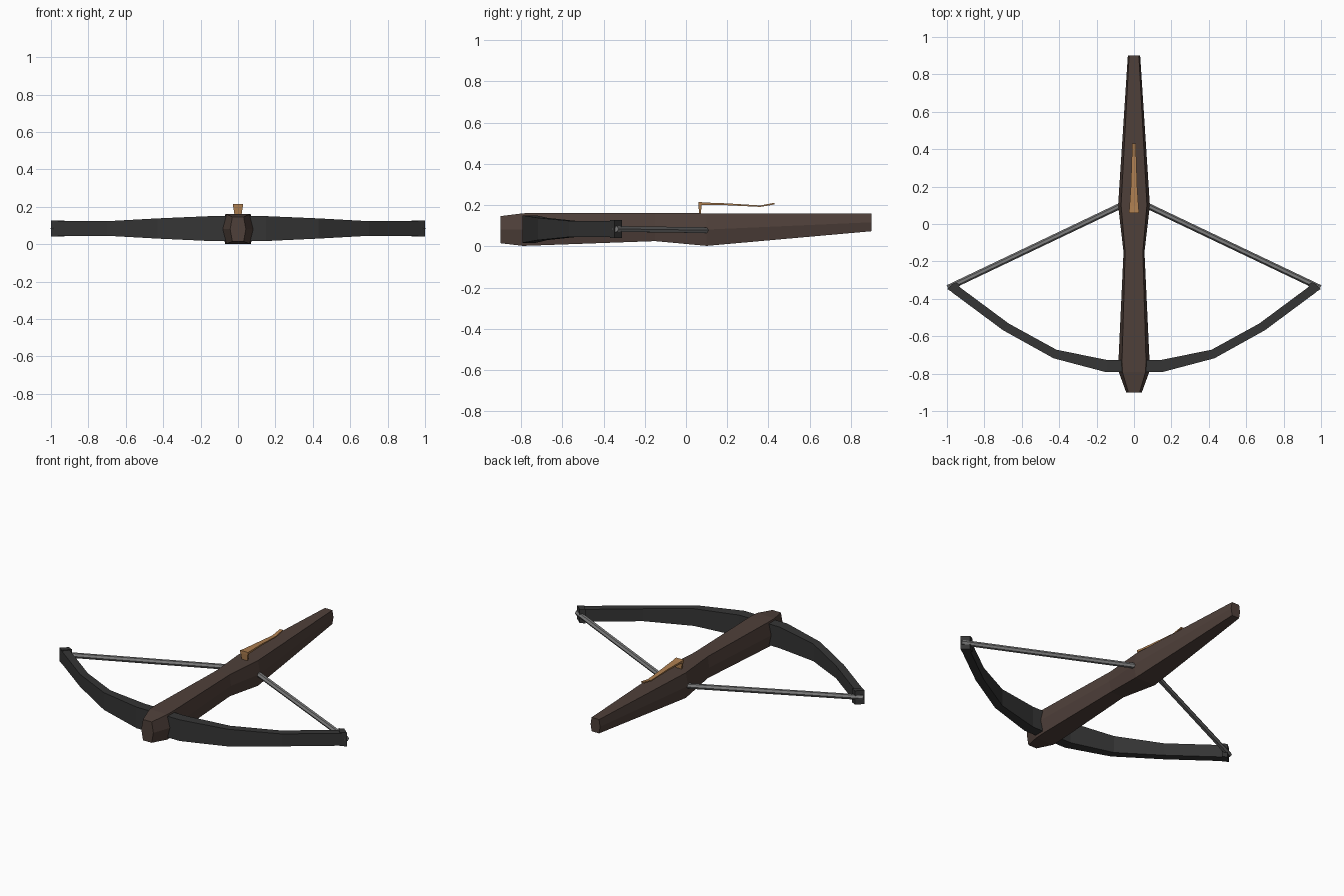
import bpy, bmesh, math
from mathutils import Vector

if "Cube" in bpy.data.objects:
    bpy.data.objects.remove(bpy.data.objects["Cube"])


def material(name, rgb):
    m = bpy.data.materials.new(name)
    m.diffuse_color = (*rgb, 1)
    m.use_nodes = True
    m.node_tree.nodes["Principled BSDF"].inputs["Base Color"].default_value = m.diffuse_color
    return m


WOOD = material("dark wood", (0.078, 0.051, 0.042))
IRON = material("black iron", (0.036, 0.036, 0.036))
CORD = material("grey cord", (0.2, 0.2, 0.2))
BRASS = material("tan brass", (0.42, 0.21, 0.08))


def loft(name, rings, mat):
    """Skin a list of equal-length rings and cap both ends."""
    bm = bmesh.new()
    vs = [[bm.verts.new(p) for p in r] for r in rings]
    n = len(vs[0])
    for a, b in zip(vs, vs[1:]):
        for i in range(n):
            j = (i + 1) % n
            bm.faces.new((a[i], a[j], b[j], b[i]))
    bm.faces.new(vs[0])
    bm.faces.new(vs[-1])
    bmesh.ops.recalc_face_normals(bm, faces=bm.faces)
    me = bpy.data.meshes.new(name)
    bm.to_mesh(me)
    bm.free()
    me.materials.append(mat)
    ob = bpy.data.objects.new(name, me)
    bpy.context.collection.objects.link(ob)
    return ob


# Stock: hexagonal sections (y, wide half, flat half, bottom, top)
stock = [(-0.90, 0.042, 0.03, 0.015, 0.146), (-0.79, 0.082, 0.062, 0.002, 0.160),
         (-0.73, 0.083, 0.064, 0.004, 0.161), (-0.15, 0.056, 0.047, 0.025, 0.161),
         (0.10, 0.085, 0.069, 0.002, 0.160), (0.90, 0.033, 0.026, 0.073, 0.160)]
loft("stock", [[(w, y, (b + t) / 2), (f, y, t), (-f, y, t),
                (-w, y, (b + t) / 2), (-f, y, b), (f, y, b)]
               for y, w, f, b, t in stock], WOOD)

# Bow limbs: (outer x, outer y, inner x, inner y, bottom, top)
limb = [(0.15, -0.792, 0.14, -0.728, 0.017, 0.150), (0.43, -0.718, 0.415, -0.672, 0.030, 0.138),
        (0.70, -0.568, 0.67, -0.532, 0.045, 0.123), (0.975, -0.364, 0.945, -0.328, 0.045, 0.123)]


def limb_ring(s, side):
    ox, oy, ix, iy, b, t = s
    return [(side * ox, oy, b), (side * ox, oy, t), (side * ix, iy, t), (side * ix, iy, b)]


loft("bow", [limb_ring(s, -1) for s in reversed(limb)] +
     [limb_ring(s, 1) for s in limb], IRON)

# Tip blocks and strings on both sides
for side, label in ((-1, "left"), (1, "right")):
    tip = [(0.965, -0.369, 0.927, -0.325, 0.041, 0.127),
           (0.999, -0.347, 0.957, -0.311, 0.041, 0.127)]
    loft("bow_tip_" + label, [limb_ring(s, side) for s in tip], IRON)

    a, b = Vector((side * 0.995, -0.342, 0.084)), Vector((side * 0.05, 0.108, 0.078))
    d = (b - a).normalized()
    across = d.cross(Vector((0, 0, 1))).normalized()
    up = across.cross(d)
    rings = []
    for p in (a, b):
        rings.append([p + 0.016 * (math.cos(k * math.pi / 3) * across +
                                   math.sin(k * math.pi / 3) * up) for k in range(6)])
    loft("string_" + label, rings, CORD)


# Lever on top: thin tapering strip and its post
def box_ring(y, w, b, t):
    return [(-w, y, b), (w, y, b), (w, y, t), (-w, y, t)]


loft("lever", [box_ring(0.060, 0.027, 0.200, 0.215), box_ring(0.095, 0.024, 0.200, 0.212),
               box_ring(0.20, 0.017, 0.199, 0.208), box_ring(0.36, 0.012, 0.191, 0.198),
               box_ring(0.43, 0.010, 0.203, 0.211)], BRASS)
loft("lever_post", [[(-w, y0, z), (w, y0, z), (w, y1, z), (-w, y1, z)]
                    for w, y0, y1, z in ((0.018, 0.064, 0.073, 0.15),
                                         (0.026, 0.060, 0.075, 0.207))], BRASS)
